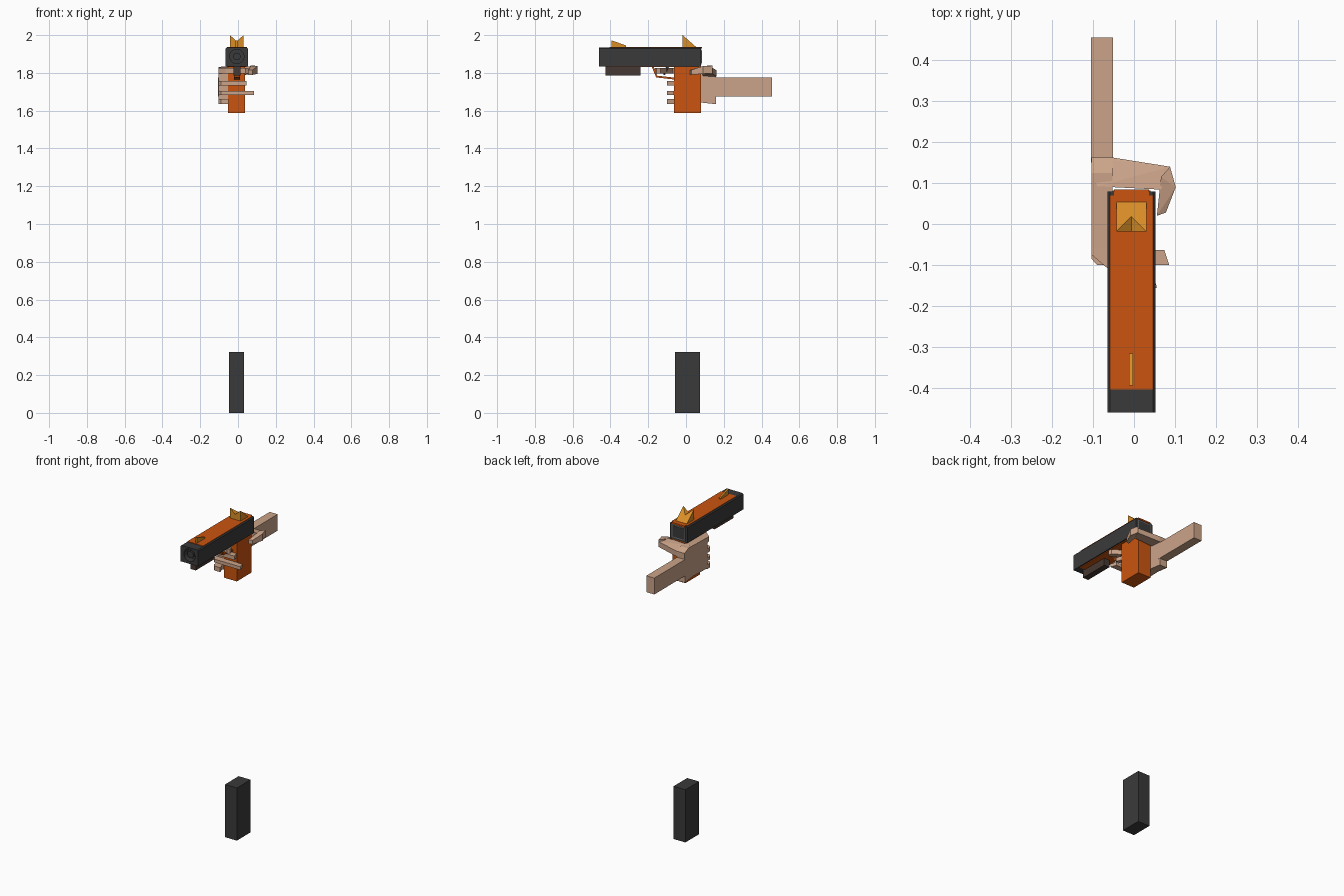
import bpy, bmesh, math
from mathutils import Vector

cube = bpy.data.objects.get("Cube")
if cube:
    bpy.data.objects.remove(cube, do_unlink=True)


def material(name, r, g, b):
    m = bpy.data.materials.new(name)
    m.use_nodes = True
    m.diffuse_color = (r, g, b, 1)
    bsdf = m.node_tree.nodes["Principled BSDF"]
    bsdf.inputs["Base Color"].default_value = (r, g, b, 1)
    bsdf.inputs["Roughness"].default_value = 0.8
    return m


ORANGE = material("orange", 0.6, 0.09, 0.005)
DARK = material("charcoal", 0.042, 0.042, 0.042)
GOLD = material("gold", 0.7, 0.27, 0.02)
SKIN = material("skin", 0.6, 0.37, 0.25)
BROWN = material("dark brown", 0.062, 0.04, 0.032)
GREY = material("grey", 0.15, 0.15, 0.15)


def finish(name, bm, mat):
    bmesh.ops.recalc_face_normals(bm, faces=bm.faces)
    me = bpy.data.meshes.new(name)
    bm.to_mesh(me)
    bm.free()
    me.materials.append(mat)
    ob = bpy.data.objects.new(name, me)
    bpy.context.scene.collection.objects.link(ob)
    return ob


def box(name, x, y, z, mat):
    bm = bmesh.new()
    bmesh.ops.create_cube(bm, size=1)
    for v in bm.verts:
        v.co = [(r[0] + r[1]) / 2 + c * (r[1] - r[0]) for r, c in zip((x, y, z), v.co)]
    return finish(name, bm, mat)


def prism(name, profile, axis, lo, hi, mat):
    """Extrude a 2D profile along an axis (0 = x, 1 = y, 2 = z)."""
    bm = bmesh.new()
    verts = []
    for p in profile:
        co = list(p)
        co.insert(axis, lo)
        verts.append(bm.verts.new(co))
    face = bm.faces.new(verts)
    out = bmesh.ops.extrude_face_region(bm, geom=[face])
    move = Vector((0, 0, 0))
    move[axis] = hi - lo
    bmesh.ops.translate(bm, verts=[g for g in out["geom"] if isinstance(g, bmesh.types.BMVert)], vec=move)
    return finish(name, bm, mat)


def hull(name, points, mat):
    bm = bmesh.new()
    for p in points:
        bm.verts.new(p)
    bmesh.ops.convex_hull(bm, input=bm.verts)
    bmesh.ops.dissolve_limit(bm, angle_limit=0.01, verts=bm.verts, edges=bm.edges)
    return finish(name, bm, mat)


def cylinder_y(name, radius, y, z, mat, x=-0.006):
    prof = [(x + radius * math.cos(i * math.tau / 16), z + radius * math.sin(i * math.tau / 16))
            for i in range(16)]
    return prism(name, prof, 1, y[0], y[1], mat)


# Slide: box with clipped corners and a bored muzzle
X0, X1, Z0, Z1, C = -0.065, 0.053, 1.835, 1.934, 0.006
slide = prism("slide", [(X0, Z0), (X1, Z0), (X1, Z1 - C), (X1 - C, Z1), (X0 + C, Z1), (X0, Z1 - C)],
              1, -0.46, 0.08, DARK)
cutter = cylinder_y("muzzle_cutter", 0.038, (-0.5, -0.42), 1.887, DARK)
cutter.hide_render = True
cutter.hide_set(True)
cut = slide.modifiers.new("muzzle_hole", "BOOLEAN")
cut.operation = "DIFFERENCE"
cut.object = cutter
cut.solver = "EXACT"
cylinder_y("barrel", 0.02, (-0.45, -0.415), 1.887, DARK)

# Slide panels
box("top_panel", (-0.059, 0.047), (-0.404, 0.07), (1.932, 1.937), ORANGE)
box("top_panel_rear", (-0.049, 0.037), (0.07, 0.084), (1.928, 1.937), ORANGE)
box("underside_panel", (-0.058, 0.046), (-0.41, 0.076), (1.831, 1.837), ORANGE)
box("rear_frame", (-0.052, 0.04), (0.078, 0.082), (1.845, 1.925), GREY)
box("rear_plate", (-0.045, 0.033), (0.08, 0.084), (1.852, 1.918), DARK)

# Sights
prism("front_sight", [(-0.394, 1.935), (-0.394, 1.972), (-0.317, 1.945), (-0.317, 1.935)],
      0, -0.012, -0.002, GOLD)
for side, edge in (("left", 0.03), ("right", -0.043)):
    mid = -0.0065
    hull("rear_sight_" + side,
         [(edge, -0.018, 2.0), (edge, -0.018, 1.935), (mid, -0.018, 1.935), (mid, -0.018, 1.968),
          (mid, 0.018, 1.968), (mid, 0.055, 1.936), (edge, 0.055, 1.936)], GOLD)

# Grip, under-barrel unit, trigger and guard, loose magazine
box("grip", (-0.052, 0.036), (-0.063, 0.08), (1.587, 1.836), ORANGE)
box("under_barrel_unit", (-0.025, 0.012), (-0.425, -0.242), (1.786, 1.836), BROWN)
prism("trigger_guard", [(-0.183, 1.836), (-0.158, 1.776), (-0.063, 1.765), (-0.063, 1.775),
                        (-0.152, 1.785), (-0.172, 1.836)], 0, -0.022, 0.01, ORANGE)
prism("trigger", [(-0.105, 1.836), (-0.12, 1.79), (-0.11, 1.79), (-0.088, 1.836)], 0, -0.012, 0, DARK)
box("magazine", (-0.048, 0.032), (-0.057, 0.075), (0, 0.322), DARK)

# Forearm and palm
box("forearm", (-0.105, -0.051), (0.15, 0.456), (1.676, 1.776), SKIN)
prism("palm", [(-0.06, 1.64), (0.08, 1.643), (0.16, 1.634), (0.16, 1.815), (0.125, 1.832), (-0.06, 1.828)],
      0, -0.104, -0.052, SKIN)

# Curled fingers across the front of the grip
for name, reach, low, high in (("middle_finger", 0.046, 1.734, 1.758),
                               ("ring_finger", 0.086, 1.684, 1.704),
                               ("little_finger", -0.05, 1.635, 1.662)):
    prism(name, [(-0.104, -0.055), (-0.104, -0.085), (-0.09, -0.1), (reach, -0.1),
                 (reach - 0.012, -0.064), (-0.053, -0.064), (-0.053, -0.055)], 2, low, high, SKIN)

# Trigger finger reaching into the guard
prism("index_finger", [(-0.104, -0.05), (-0.104, -0.075), (-0.065, -0.108), (0.04, -0.165), (0.056, -0.155),
                       (0.05, -0.135), (-0.053, -0.07), (-0.053, -0.05)], 2, 1.797, 1.826, SKIN)

# Web of the hand and thumb
hull("thumb_web", [(x, y, z) for x, y, low, high in
                   ((-0.104, 0.162, 1.78, 1.814), (-0.05, 0.162, 1.78, 1.814), (0.088, 0.14, 1.795, 1.826),
                    (0.066, 0.084, 1.795, 1.834), (-0.09, 0.092, 1.78, 1.834))
                   for z in (low, high)], SKIN)
hull("thumb", [(x, y, z) for x, y, low, high in
               ((0.088, 0.14, 1.798, 1.838), (0.102, 0.09, 1.795, 1.836), (0.066, 0.115, 1.798, 1.838),
                (0.078, 0.028, 1.79, 1.815), (0.056, 0.02, 1.79, 1.815))
               for z in (low, high)], SKIN)
